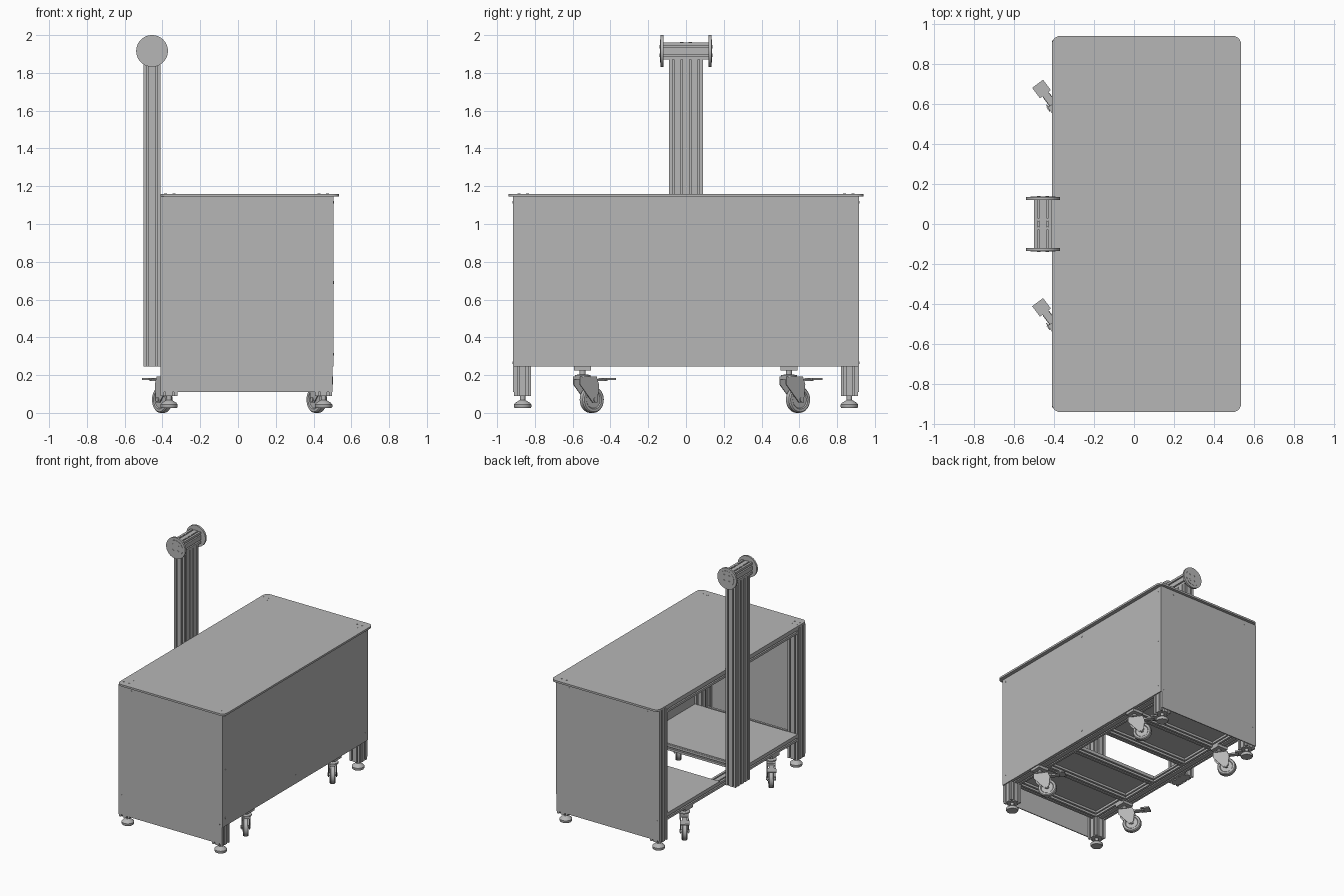
import bpy, bmesh, math
from mathutils import Matrix, Vector

cube = bpy.data.objects.get("Cube")
if cube:
    bpy.data.objects.remove(cube, do_unlink=True)

grey = bpy.data.materials.new("plain grey")
grey.use_nodes = True
grey.diffuse_color = (0.47, 0.47, 0.47, 1)
grey.node_tree.nodes["Principled BSDF"].inputs["Base Color"].default_value = grey.diffuse_color

AXIS = {"X": Matrix.Rotation(math.pi / 2, 4, "Y"),
        "Y": Matrix.Rotation(-math.pi / 2, 4, "X"), "Z": Matrix()}


def finish(name, bm, matrix=Matrix(), smooth=False):
    bmesh.ops.recalc_face_normals(bm, faces=bm.faces)
    mesh = bpy.data.meshes.new(name)
    bm.to_mesh(mesh)
    bm.free()
    mesh.transform(matrix)
    mesh.materials.append(grey)
    obj = bpy.data.objects.new(name, mesh)
    bpy.context.scene.collection.objects.link(obj)
    if smooth:
        bpy.ops.object.select_all(action="DESELECT")
        obj.select_set(True)
        bpy.context.view_layer.objects.active = obj
        bpy.ops.object.shade_smooth_by_angle(angle=math.radians(35))
    return obj


def box(name, xs, ys, zs, matrix=Matrix(), corner=0):
    bm = bmesh.new()
    bmesh.ops.create_cube(bm, size=1)
    for v in bm.verts:
        v.co = [r[0] if c < 0 else r[1] for c, r in zip(v.co, (xs, ys, zs))]
    if corner:
        upright = [e for e in bm.edges if abs(e.verts[0].co.z - e.verts[1].co.z) > 0.001]
        bmesh.ops.bevel(bm, geom=upright, offset=corner, segments=6, profile=0.5, affect="EDGES")
    return finish(name, bm, matrix, bool(corner))


def prism(name, outline, place, start, end):
    """Extrude a 2D outline; place(a, b, t) gives the 3D position."""
    bm = bmesh.new()
    rings = [[bm.verts.new(place(a, b, t)) for a, b in outline] for t in (start, end)]
    n = len(outline)
    for i in range(n):
        j = (i + 1) % n
        bm.faces.new((rings[0][i], rings[0][j], rings[1][j], rings[1][i]))
    bm.faces.new(rings[0])
    bm.faces.new(rings[1])
    return bm


def lathe(name, profile, matrix=Matrix(), steps=32):
    """Spin a closed (radius, height) profile about z."""
    bm = bmesh.new()
    verts = [bm.verts.new((r, 0, h)) for r, h in profile]
    edges = [bm.edges.new(p) for p in zip(verts, verts[1:])]
    bmesh.ops.spin(bm, geom=verts + edges, cent=(0, 0, 0), axis=(0, 0, 1),
                   angle=math.tau, steps=steps, use_merge=True)
    bmesh.ops.remove_doubles(bm, verts=bm.verts, dist=0.00001)
    return finish(name, bm, matrix, True)


def disc(name, centre, radius, depth, axis, sides=32):
    profile = [(0, -depth / 2), (radius, -depth / 2), (radius, depth / 2), (0, depth / 2)]
    return lathe(name, profile, Matrix.Translation(centre) @ AXIS[axis], sides)


MODULE = 0.045


def slotted_bar(name, na, nb, axis, centre, start, end):
    """Slotted extrusion of na by nb modules along an axis."""
    slot = [(-.005, 0), (-.005, .005), (-.010, .005), (-.006, .014),
            (.006, .014), (.010, .005), (.005, .005), (.005, 0)]
    w, h = na * MODULE, nb * MODULE
    outline = []
    sides = [((-w / 2, -h / 2), (1, 0), na), ((w / 2, -h / 2), (0, 1), nb),
             ((w / 2, h / 2), (-1, 0), na), ((-w / 2, h / 2), (0, -1), nb)]
    for (px, py), (dx, dy), count in sides:
        outline.append((px, py))
        for k in range(count):
            for s, depth in slot:
                t = (k + 0.5) * MODULE + s
                outline.append((px + dx * t - dy * depth, py + dy * t + dx * depth))
    ca, cb = centre
    place = {"X": lambda a, b, t: (t, ca + a, cb + b),
             "Y": lambda a, b, t: (ca + a, t, cb + b),
             "Z": lambda a, b, t: (ca + a, cb + b, t)}[axis]
    finish(name, prism(name, outline, place, start, end))


LEFT_X, RIGHT_X, END_Y = 0.453, -0.365, 0.865
DECK = 0.29

# Table top with its corner bolts
box("table_top", (-.41, .535), (-.94, .94), (1.145, 1.16), corner=.04)
for x in (-.385, -.34, .43, .475):
    for y in (-.885, -.84, .84, .885):
        disc("top_bolt", (x, y, 1.16), .008, .002, "Z", 12)

# Closed panels on three sides
box("side_panel", (.498, .506), (-.915, .915), (.245, 1.145))
for s, label in ((-1, "front"), (1, "back")):
    ys = sorted((s * .91, s * .917))
    box(label + "_panel", (-.41, .499), ys, (.11, 1.145))
    for x, z in ((-.3, 1.115), (.385, 1.115), (-.385, .265), (.475, .265)):
        disc("panel_screw", (x, s * .917, z), .007, .003, "Y", 12)
    for z in (.31, .69, 1.115):
        disc("panel_screw", (.506, s * .88, z), .007, .003, "X", 12)
for z in (.31, 1.115):
    disc("panel_screw", (.506, 0, z), .007, .003, "X", 12)

# Legs, levelling feet and long rails
for x, side in ((LEFT_X, "left"), (RIGHT_X, "right")):
    for y, end in ((-END_Y, "front"), (END_Y, "back")):
        slotted_bar(f"{end}_{side}_leg", 2, 2, "Z", (x, y), .09, 1.145)
        foot = [(0, .025), (.042, .025), (.046, .032), (.046, .045), (.038, .054),
                (.018, .066), (.014, .068), (.014, .095), (0, .095)]
        lathe(f"{end}_{side}_foot", foot, Matrix.Translation((x, y, 0)))
    for z, level in ((DECK - MODULE / 2, "lower"), (1.145 - MODULE / 2, "upper")):
        slotted_bar(f"{level}_{side}_rail", 2, 1, "Y", (x, z), -.82, .82)

# Cross rails and the two shelves with an open bay between
for s, end in ((-1, "front"), (1, "back")):
    for y in (.18, .5, .8425):
        slotted_bar(end + "_cross_rail", 1, 1, "X", (s * y, DECK - MODULE / 2), -.32, .408)
    slotted_bar(end + "_top_rail", 2, 1, "X", (s * END_Y, 1.145 - MODULE / 2), -.32, .408)
    box(end + "_shelf", (-.41, .495), sorted((s * .16, s * .82)), (DECK, DECK + .01))

# Tall column with a flanged spool at its head
COL_X, HEAD_Z = -.455, 1.916
slotted_bar("column", 2, 4, "Z", (COL_X, 0), .245, 1.871)
slotted_bar("spool_bar", 2, 2, "Y", (COL_X, HEAD_Z), -.12, .12)
for s in (-1, 1):
    disc("spool_flange", (COL_X, s * .1275, HEAD_Z), .084, .015, "Y", 48)
    disc("flange_face", (COL_X, s * .135, HEAD_Z), .062, .004, "Y", 40)
    for dx in (-.022, .022):
        for d in (-.022, .022):
            disc("flange_bolt", (COL_X + dx, s * .137, HEAD_Z + d), .009, .004, "Y", 12)
        disc("spool_bolt", (COL_X + dx, s * .022, 1.961), .009, .004, "Z", 12)


# Swivel casters: wheel trails along local +x
def caster(name, x, y):
    turn = Matrix.Translation((x, y, 0)) @ Matrix.Rotation(math.atan2(.8, -.6), 4, "Z")
    trail, r = .06, .07
    tyre = [(0, -.014), (.045, -.014), (.05, -.02), (.064, -.02), (r, -.013),
            (r, .013), (.064, .02), (.05, .02), (.045, .014), (0, .014)]
    lathe(name + "_wheel", tyre, turn @ Matrix.Translation((trail, 0, r)) @ AXIS["Y"])
    axle = [(0, -.036), (.012, -.036), (.012, .036), (0, .036)]
    lathe(name + "_axle", axle, turn @ Matrix.Translation((trail, 0, r)) @ AXIS["Y"], 16)
    cheek = [(-.04, .19), (-.04, .15), (.045, .055), (.075, .055), (.085, .15), (.07, .19)]
    for a, b in ((-.031, -.025), (.025, .031)):
        bm = prism("cheek", cheek, lambda p, q, t: (p, t, q), a, b)
        finish(name + "_fork", bm, turn)
    box(name + "_fork_crown", (-.04, .07), (-.031, .031), (.178, .192), turn)
    lathe(name + "_swivel", [(0, .19), (.042, .19), (.042, .2), (.016, .204),
                             (.016, .226), (0, .226)], turn)
    box(name + "_brake_arm", (.06, .15), (-.018, .018), (.168, .18), turn)
    box(name + "_brake_pedal", (.13, .195), (-.034, .034), (.174, .184), turn)
    box(name + "_mount", (x - .045, x + .045), (y - .045, y + .045), (.224, .245))


for x, side in ((LEFT_X, "left"), (RIGHT_X, "right")):
    for y, end in ((-.547, "front"), (.545, "back")):
        caster(f"{end}_{side}_caster", x, y)
